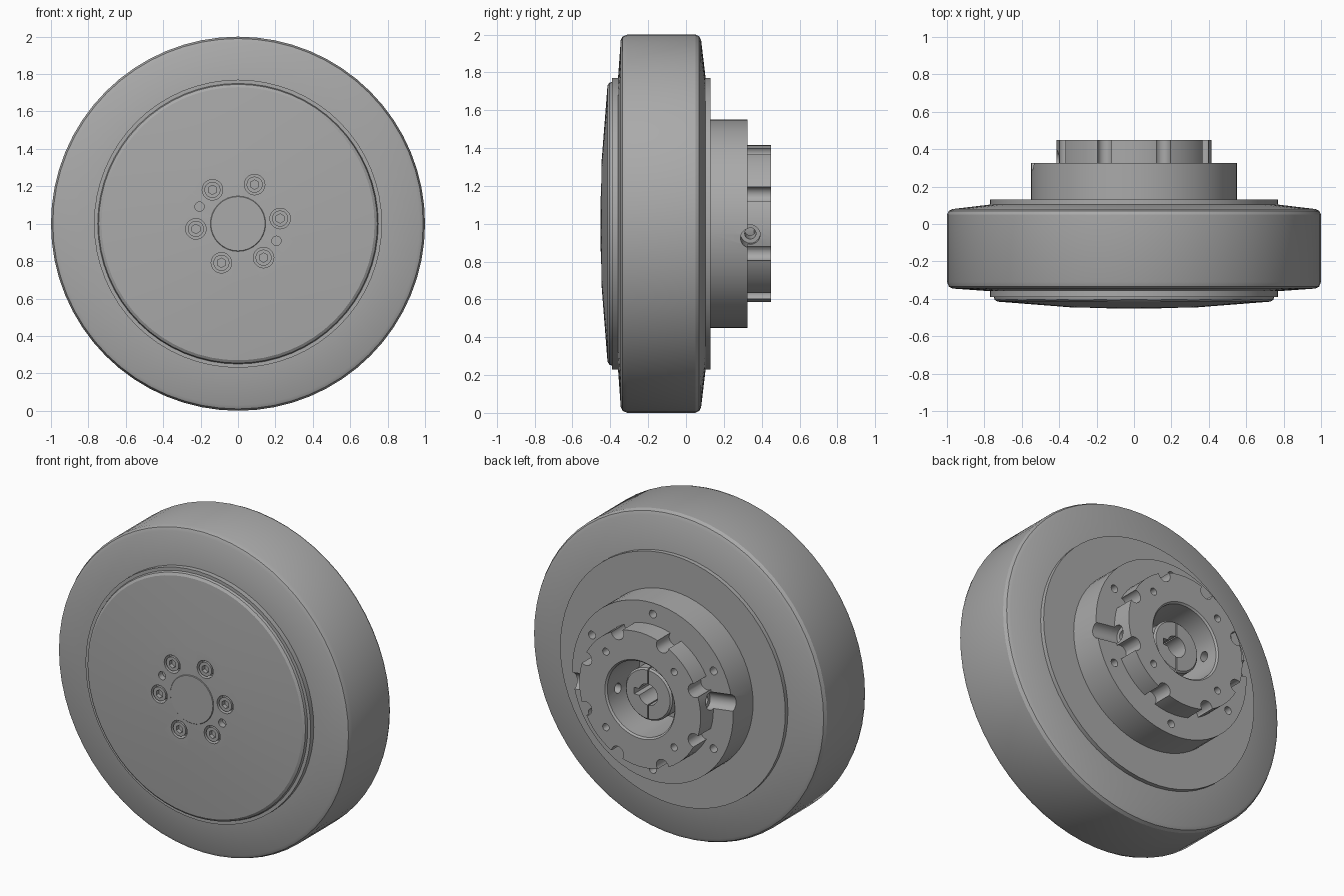
import bpy, bmesh, math
from mathutils import Matrix, Vector

if "Cube" in bpy.data.objects:
    bpy.data.objects.remove(bpy.data.objects["Cube"], do_unlink=True)

steel = bpy.data.materials.new("grey_steel")
steel.use_nodes = True
GREY = (0.4, 0.4, 0.4, 1)
steel.diffuse_color = GREY
steel.node_tree.nodes["Principled BSDF"].inputs["Base Color"].default_value = GREY

CENTRE = Vector((0, 0, 1))


def finish(bm, name):
    bmesh.ops.recalc_face_normals(bm, faces=bm.faces)
    mesh = bpy.data.meshes.new(name)
    bm.to_mesh(mesh)
    bm.free()
    mesh.materials.append(steel)
    obj = bpy.data.objects.new(name, mesh)
    bpy.context.collection.objects.link(obj)
    return obj


def activate(obj):
    bpy.ops.object.select_all(action='DESELECT')
    obj.select_set(True)
    bpy.context.view_layer.objects.active = obj


def smooth(obj):
    activate(obj)
    bpy.ops.object.shade_smooth_by_angle(angle=math.radians(25))


def lathe(name, profile, steps=64):
    """Spin a closed (radius, y) profile around the wheel axis."""
    bm = bmesh.new()
    vs = [bm.verts.new((r, y, 1)) for r, y in profile]
    es = [bm.edges.new((a, b)) for a, b in zip(vs, vs[1:] + vs[:1])]
    bmesh.ops.spin(bm, geom=vs + es, cent=CENTRE, axis=(0, 1, 0),
                   angle=math.tau, steps=steps, use_merge=True)
    bmesh.ops.remove_doubles(bm, verts=bm.verts, dist=1e-5)
    return finish(bm, name)


def rod(bm, start, end, radius, sides=20):
    """Add a capped cylinder between two points relative to the wheel centre."""
    a, b = Vector(start) + CENTRE, Vector(end) + CENTRE
    turn = (b - a).to_track_quat('Z', 'Y').to_matrix().to_4x4()
    bmesh.ops.create_cone(bm, cap_ends=True, segments=sides, radius1=radius, radius2=radius,
                          depth=(b - a).length, matrix=Matrix.Translation((a + b) / 2) @ turn)


def box(bm, centre, size):
    bmesh.ops.create_cube(bm, size=1, matrix=Matrix.Translation(CENTRE + Vector(centre))
                          @ Matrix.Diagonal((*size, 1)))


def polar(radius, degrees, y):
    a = math.radians(degrees)
    return (radius * math.cos(a), y, radius * math.sin(a))


def axial(bm, count, first, ring, radius, y0, y1, sides=20):
    """Ring of rods parallel to the axis."""
    for i in range(count):
        a = first + i * 360 / count
        rod(bm, polar(ring, a, y0), polar(ring, a, y1), radius, sides)


def cut(obj, bm):
    cutter = finish(bm, "cutter")
    cutter.hide_render = True
    mod = obj.modifiers.new("cut", 'BOOLEAN')
    mod.operation, mod.solver, mod.object = 'DIFFERENCE', 'EXACT', cutter
    activate(obj)
    bpy.ops.object.modifier_apply(modifier=mod.name)
    bpy.data.objects.remove(cutter, do_unlink=True)


# Rim and hub plate
rim = lathe("rim", [(.76, -.36), (.97, -.345), (.99, -.335), (1, -.31),
                    (1, .05), (.99, .07), (.97, .08), (.76, .105)])
hub = lathe("hub_plate", [(0, -.36), (.73, -.36), (.73, -.39), (.77, -.39), (.77, .13), (0, .13)])

# Shallow conical front cover with bolt recesses, pin holes and centre groove
cover = lathe("front_cover", [(0, -.45), (.32, -.447), (.73, -.415), (.745, -.405),
                              (.75, -.39), (.75, -.35), (0, -.35)])
bm = bmesh.new()
axial(bm, 6, 7, .227, .055, -.5, -.40)
axial(bm, 2, -24, .225, .025, -.5, -.41)
cut(cover, bm)
centre_boss = lathe("centre_boss", [(0, -.453), (.145, -.453), (.148, -.45), (.148, -.40), (0, -.40)], 32)

# Socket head bolts
bm = bmesh.new()
axial(bm, 6, 7, .227, .043, -.445, -.39)
bolts = finish(bm, "front_bolts")
bm = bmesh.new()
axial(bm, 6, 7, .227, .025, -.5, -.42, 6)
cut(bolts, bm)

# Rear flange
flange = lathe("rear_flange", [(.23, .12), (.55, .12), (.55, .325), (.23, .325)])
bm = bmesh.new()
axial(bm, 6, 30, .48, .024, .23, .4, 16)
cut(flange, bm)

# Notched coupling ring
coupling = lathe("coupling_ring", [(.23, .30), (.415, .30), (.415, .45), (.24, .45), (.23, .44)])
bm = bmesh.new()
axial(bm, 8, 22.5, .402, .042, .2, .5)
axial(bm, 4, 45, .33, .022, .36, .5, 16)
cut(coupling, bm)

# Radial screw channels on both sides of flange and coupling
for part in (flange, coupling):
    bm = bmesh.new()
    for a in (-8, 172):
        rod(bm, polar(.37, a, .34), polar(.6, a, .34), .052)
    cut(part, bm)
    bm = bmesh.new()
    for a in (-8, 172):
        rod(bm, polar(.2, a, .34), polar(.4, a, .34), .03)
    cut(part, bm)

# Split clamping collar with keyed bore
collar = lathe("shaft_collar", [(.065, .12), (.16, .12), (.16, .36), (.15, .37), (.065, .37)], 40)
bm = bmesh.new()
box(bm, (.065, .25, 0), (.06, .4, .04))
cut(collar, bm)
bm = bmesh.new()
box(bm, (0, .3, 0), (.008, .25, .4))
cut(collar, bm)

for part in (rim, hub, cover, centre_boss, bolts, flange, coupling, collar):
    smooth(part)
